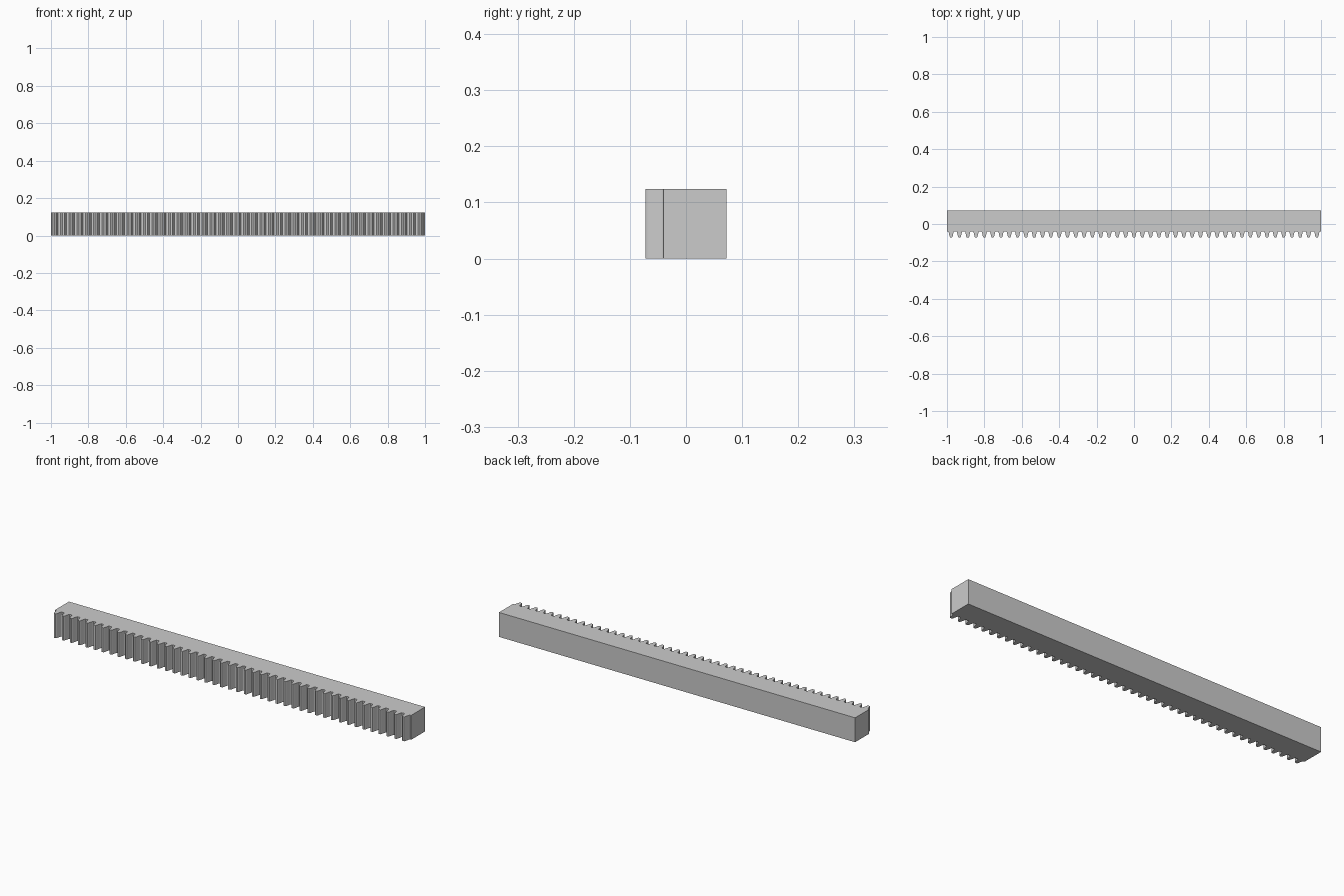
import bpy, bmesh

if "Cube" in bpy.data.objects:
    bpy.data.objects.remove(bpy.data.objects["Cube"])

TEETH = 45
PITCH = 2.0 / TEETH
BACK, ROOT, TIP, HEIGHT = 0.072, -0.04, -0.072, 0.124

# half tooth: distance from tooth centre, y (root fillet, flank, rounded tip)
half = [(0.0160, ROOT), (0.0143, ROOT - 0.0012), (0.0132, ROOT - 0.004),
        (0.0080, TIP + 0.006), (0.0068, TIP + 0.0025), (0.0045, TIP)]
tooth = [(-x, y) for x, y in half] + [(x, y) for x, y in reversed(half)]

# toothed outline seen from above
outline = [(-1, ROOT)]
for i in range(TEETH):
    cx = -1 + (i + 0.5) * PITCH
    outline += [(cx + x, y) for x, y in tooth]
outline += [(1, ROOT), (1, BACK), (-1, BACK)]

# extrude the outline into the rack
bm = bmesh.new()
face = bm.faces.new([bm.verts.new((x, y, 0)) for x, y in outline])
ext = bmesh.ops.extrude_face_region(bm, geom=[face])
top = [v for v in ext["geom"] if isinstance(v, bmesh.types.BMVert)]
bmesh.ops.translate(bm, verts=top, vec=(0, 0, HEIGHT))
bmesh.ops.recalc_face_normals(bm, faces=bm.faces)
mesh = bpy.data.meshes.new("gear_rack")
bm.to_mesh(mesh)
bm.free()
rack = bpy.data.objects.new("gear_rack", mesh)
bpy.context.collection.objects.link(rack)

# smooth the rounded tooth edges, keep the ends crisp
bpy.context.view_layer.objects.active = rack
rack.select_set(True)
bpy.ops.object.shade_smooth_by_angle(angle=0.6)
